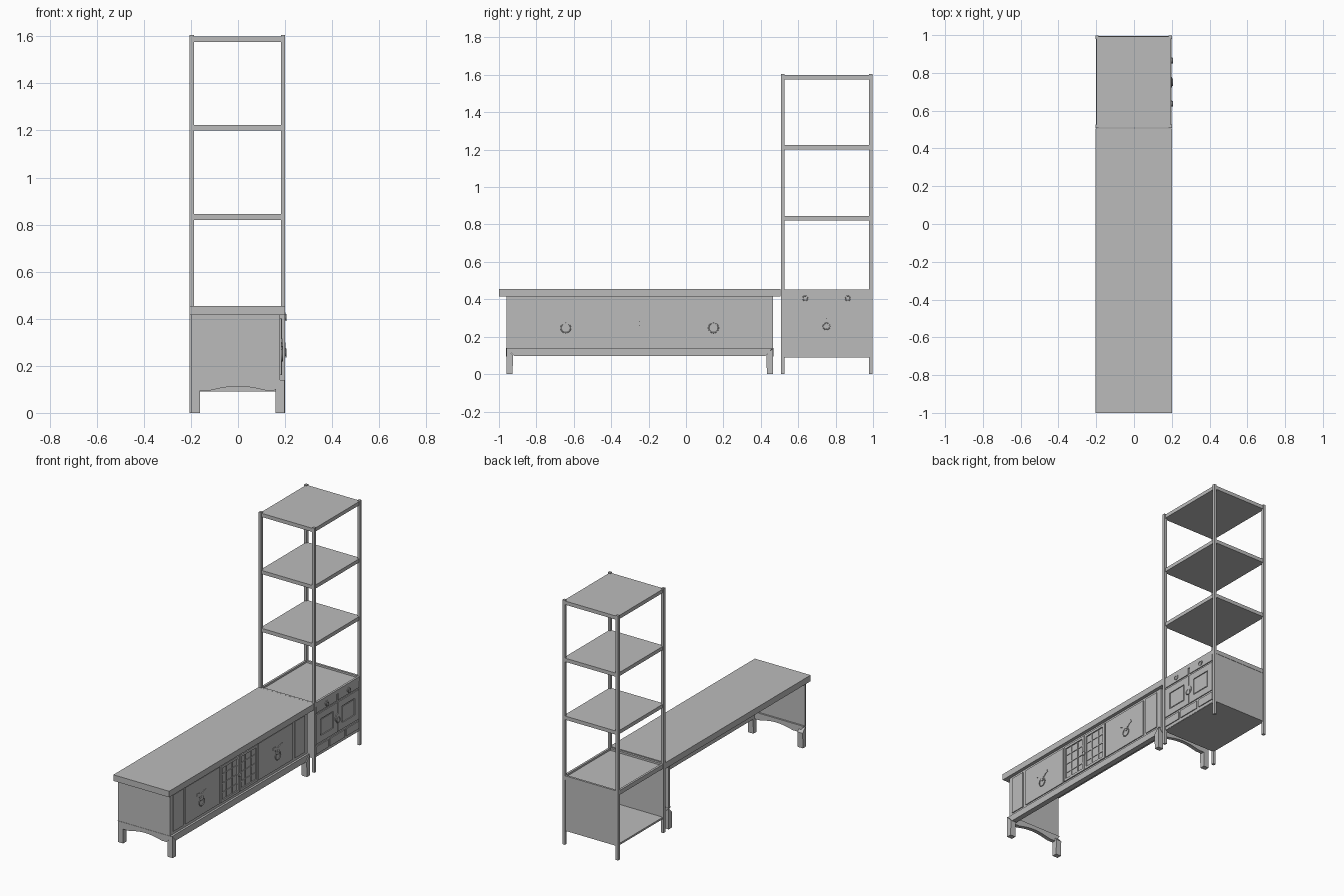
import bpy, bmesh, math
from mathutils import Matrix, Vector

if "Cube" in bpy.data.objects:
    bpy.data.objects.remove(bpy.data.objects["Cube"])

grey = bpy.data.materials.new("plain grey")
grey.use_nodes = True
grey.diffuse_color = (0.5, 0.5, 0.5, 1)
grey.node_tree.nodes["Principled BSDF"].inputs["Base Color"].default_value = (0.5, 0.5, 0.5, 1)


def finish(name, bm):
    bmesh.ops.recalc_face_normals(bm, faces=bm.faces)
    mesh = bpy.data.meshes.new(name)
    bm.to_mesh(mesh)
    bm.free()
    mesh.materials.append(grey)
    obj = bpy.data.objects.new(name, mesh)
    bpy.context.collection.objects.link(obj)
    return obj


def boxes(name, parts):
    """Each part is x0, x1, y0, y1, z0, z1."""
    bm = bmesh.new()
    for x0, x1, y0, y1, z0, z1 in parts:
        place = Matrix.Translation(((x0 + x1) / 2, (y0 + y1) / 2, (z0 + z1) / 2))
        size = Matrix.Diagonal((x1 - x0, y1 - y0, z1 - z0, 1))
        bmesh.ops.create_cube(bm, size=1, matrix=place @ size)
    return finish(name, bm)


def prism(name, points, to_world, push):
    """Extrude a flat outline; to_world places its points."""
    bm = bmesh.new()
    face = bm.faces.new([bm.verts.new(to_world(a, b)) for a, b in points])
    out = bmesh.ops.extrude_face_region(bm, geom=[face])
    verts = [v for v in out["geom"] if isinstance(v, bmesh.types.BMVert)]
    bmesh.ops.translate(bm, verts=verts, vec=Vector(push))
    return finish(name, bm)


def frame(x0, x1, y0, y1, z0, z1, w):
    """Four bars around a rectangle on the long face."""
    return [(x0, x1, y0, y0 + w, z0, z1), (x0, x1, y1 - w, y1, z0, z1),
            (x0, x1, y0 + w, y1 - w, z0, z0 + w), (x0, x1, y0 + w, y1 - w, z1 - w, z1)]


def disc(name, x, y, z, r, depth=0.006):
    bm = bmesh.new()
    turn = Matrix.Translation((x, y, z)) @ Matrix.Rotation(math.pi / 2, 4, "Y")
    bmesh.ops.create_cone(bm, cap_ends=True, segments=20, radius1=r, radius2=r, depth=depth, matrix=turn)
    return finish(name, bm)


def ring(name, x, y, z, r, thick=0.003):
    bpy.ops.mesh.primitive_torus_add(major_radius=r, minor_radius=thick, major_segments=20,
                                     minor_segments=6, location=(x, y, z),
                                     rotation=(0, math.pi / 2, 0))
    obj = bpy.context.object
    obj.name = name
    obj.data.materials.append(grey)
    bpy.ops.object.shade_smooth_by_angle()


# Bench: top slab, thin front and end walls, open at the back
boxes("bench_top", [(-0.205, 0.2, -1, 0.505, 0.415, 0.455)])
boxes("bench_front_wall", [(0.165, 0.178, -0.96, 0.465, 0.14, 0.415)])
for tag, y in (("near", -0.96), ("far", 0.453)):
    boxes(f"bench_{tag}_end_wall", [(-0.2, 0.165, y, y + 0.012, 0.14, 0.415)])

# Bench aprons: straight with sloped shoulders in front, arched on the ends
front_apron = [(-0.96, 0.14), (-0.92, 0.098), (0.425, 0.098), (0.465, 0.14)]
prism("bench_front_apron", front_apron, lambda y, z: (0.192, y, z), (-0.035, 0, 0))
arch = [(0.24 * i / 12 - 0.12, 0.095 + 0.018 * math.sin(math.pi * i / 12)) for i in range(13)]
end_apron = [(-0.2, 0.14), (-0.165, 0.095)] + arch + [(0.155, 0.095), (0.19, 0.14)]
for tag, y, push in (("near", -0.962, 0.025), ("far", 0.467, -0.025)):
    prism(f"bench_{tag}_apron", end_apron, lambda x, z, y=y: (x, y, z), (0, push, 0))

# Bench legs, each with a shoulder that slopes out to the corner
for y, s in ((-0.96, 1), (0.465, -1)):
    for x, d in ((-0.2, 1), (0.198, -1)):
        prism("bench_leg", [(0, 0), (0.032, 0), (0.036, 0.1), (0, 0.14)],
              lambda a, z, x=x, y=y, s=s: (x, y + s * a, z), (d * 0.038, 0, 0))

# Bench front: narrow side panels, two plain doors, two lattice doors
X = 0.177
boxes("bench_side_panels", [(X, 0.184, y, y + 0.1, 0.16, 0.4) for y in (-0.93, 0.33)])
boxes("bench_doors", [(X, 0.184, y, y + 0.355, 0.16, 0.4) for y in (-0.805, -0.05)])
lattice = []
for y in (-0.44, -0.246):
    lattice += frame(X, 0.186, y, y + 0.188, 0.16, 0.4, 0.016)
    lattice += [(X, 0.183, y + t, y + t + 0.007, 0.176, 0.384) for t in (0.06, 0.12)]
    lattice += [(X, 0.182, y + 0.016, y + 0.172, z, z + 0.007) for z in (0.215, 0.275, 0.335)]
boxes("bench_lattice_doors", lattice)

# Bench pulls: a winged plate with a hanging ring
wing = [(0, 0.275), (0.022, 0.282), (0.03, 0.293), (0.05, 0.3), (0.045, 0.315), (0.025, 0.312), (0, 0.3)]
plate = wing + [(-a, z) for a, z in reversed(wing[1:-1])]
for y in (-0.643, 0.147):
    prism("bench_pull_plate", plate, lambda a, z, y=y: (0.183, y + a, z), (0.005, 0, 0))
    disc("bench_pull_boss", 0.187, y, 0.272, 0.016)
    ring("bench_pull_ring", 0.188, y, 0.247, 0.026)
disc("lattice_door_knob", 0.189, -0.249, 0.272, 0.012)

# Tower: four posts with three shelves
posts = [(x, x + 0.018, y, y + 0.018, 0, 1.605) for x in (-0.205, 0.182) for y in (0.508, 0.979)]
boxes("tower_posts", posts)
for z in (0.82, 1.2, 1.575):
    boxes("tower_shelf", [(-0.198, 0.194, 0.512, 0.993, z, z + 0.024)])

# Tower cabinet: floor, top with raised rails, walls, open at the back
boxes("cabinet_floor", [(-0.198, 0.19, 0.513, 0.992, 0.09, 0.102)])
boxes("cabinet_top", [(-0.198, 0.19, 0.513, 0.992, 0.42, 0.44)])
boxes("cabinet_top_rails", [(-0.202, 0.198, y, y + 0.014, 0.425, 0.452) for y in (0.511, 0.98)]
      + [(x, x + 0.014, 0.525, 0.98, 0.425, 0.452) for x in (-0.202, 0.184)])
boxes("cabinet_side_walls", [(-0.198, 0.19, y, y + 0.01, 0.1, 0.425) for y in (0.513, 0.982)])
boxes("cabinet_front_wall", [(0.18, 0.192, 0.523, 0.982, 0.092, 0.43)])

# Cabinet front: two upper drawers, two doors, three lower drawers
X = 0.191
boxes("cabinet_upper_drawers", [(X, 0.198, y, y + 0.213, 0.382, 0.435) for y in (0.53, 0.758)])
boxes("cabinet_lower_drawers", [(X, 0.198, y, y + w, 0.112, 0.162)
                                for y, w in ((0.53, 0.127), (0.673, 0.152), (0.843, 0.128))])
doors = []
for y in (0.53, 0.753):
    doors += frame(X, 0.198, y, y + 0.218, 0.176, 0.37, 0.042)
boxes("cabinet_doors", doors)
boxes("cabinet_door_panels", [(X, 0.195, y, y + 0.118, 0.226, 0.32) for y in (0.58, 0.803)])

# Cabinet pulls
disc("cabinet_lock_plate", 0.199, 0.751, 0.27, 0.028)
ring("cabinet_lock_ring", 0.203, 0.751, 0.255, 0.018, 0.0025)
for y in (0.637, 0.865):
    disc("drawer_pull_plate", 0.199, y, 0.41, 0.016)
    ring("drawer_pull_ring", 0.203, y, 0.405, 0.013, 0.0025)
